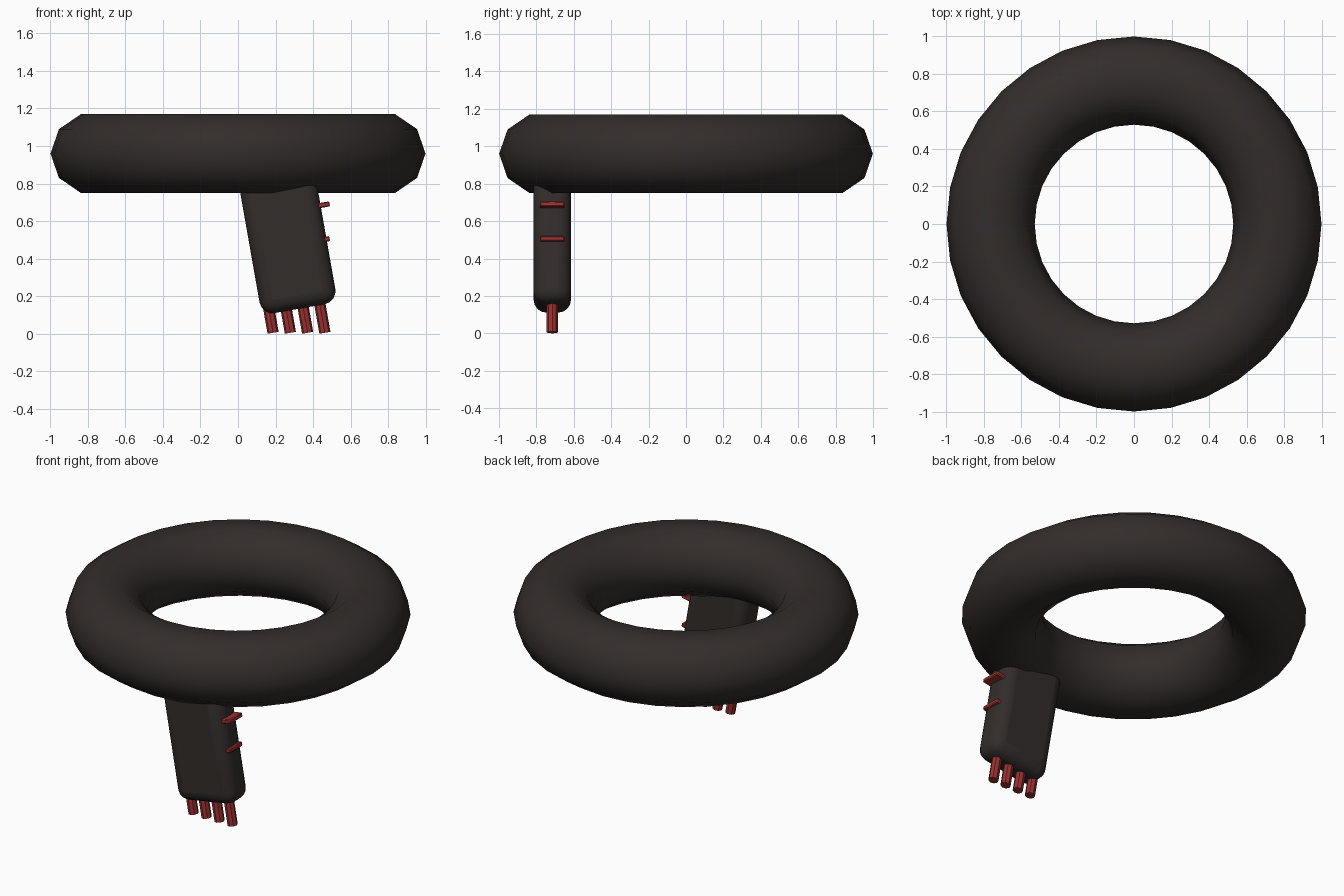
import bpy
from math import radians
from mathutils import Vector

if "Cube" in bpy.data.objects:
    bpy.data.objects.remove(bpy.data.objects["Cube"])

TILT = radians(-10)
UP = Vector((-0.174, 0, 0.985))
SIDE = Vector((0.985, 0, 0.174))
Y = -0.715


def material(name, color):
    m = bpy.data.materials.new(name)
    m.diffuse_color = color
    m.use_nodes = True
    m.node_tree.nodes["Principled BSDF"].inputs["Base Color"].default_value = m.diffuse_color
    return m


dark = material("dark", (0.032, 0.026, 0.024, 1))
red = material("red", (0.32, 0.03, 0.03, 1))


def finish(name, mat, smooth):
    ob = bpy.context.object
    ob.name = name
    ob.data.materials.append(mat)
    bpy.ops.object.transform_apply(location=False, rotation=False, scale=True)
    bpy.ops.object.shade_smooth_by_angle(angle=radians(smooth))
    return ob


def tilted_box(name, loc, size, mat, bevel, segments):
    bpy.ops.mesh.primitive_cube_add(size=1, location=loc, rotation=(0, TILT, 0))
    bpy.context.object.scale = size
    ob = finish(name, mat, 40)
    mod = ob.modifiers.new("bevel", "BEVEL")
    mod.width, mod.segments = bevel, segments
    return ob


# Ring
bpy.ops.mesh.primitive_torus_add(major_segments=32, minor_segments=10,
                                 major_radius=0.764, minor_radius=0.235,
                                 location=(0, 0, 0.96))
bpy.context.object.scale = (1, 1, 0.94)
finish("ring", dark, 60)

# Tilted body, its top buried in the ring
tilted_box("connector_body", (0.262, Y, 0.513), (0.41, 0.2, 0.77), dark, 0.07, 4)

# Pins along the bottom
for i in range(4):
    foot = Vector((0.187 + 0.092 * i, Y, 0.005))
    bpy.ops.mesh.primitive_cylinder_add(vertices=8, radius=0.03, depth=0.25,
                                        location=foot + UP * 0.125,
                                        rotation=(0, TILT, 0))
    finish(f"pin_{i + 1}", red, 30)

# Bars on the right side, emerging less toward the bottom
for i, z in enumerate((0.692, 0.507, 0.322)):
    tip = Vector((0.488, Y, z))
    tilted_box(f"side_bar_{i + 1}", tip - SIDE * 0.06, (0.12, 0.13, 0.027), red, 0.005, 1)
